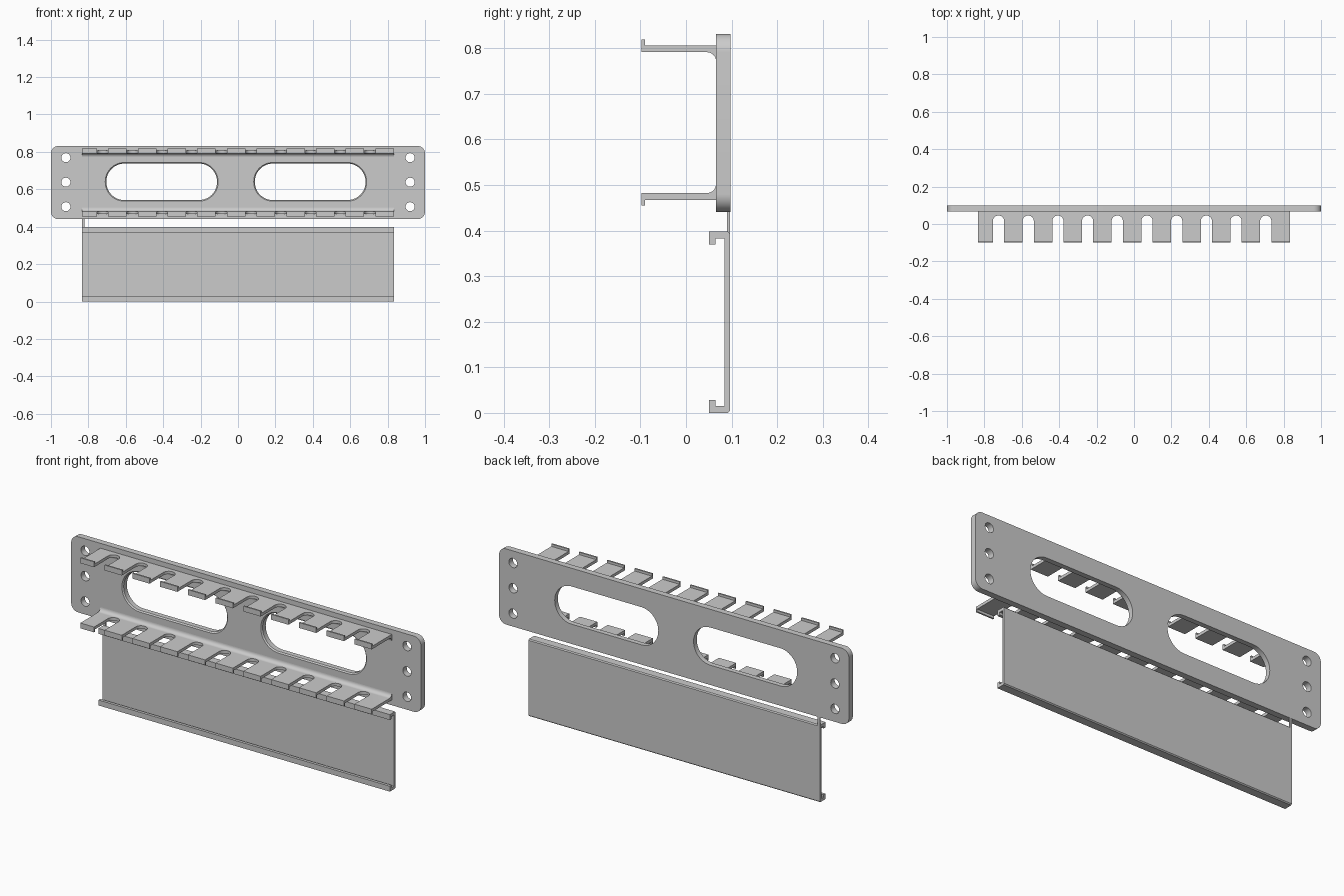
import bpy, bmesh
from math import pi, cos, sin
from mathutils import Vector

cube = bpy.data.objects.get("Cube")
if cube:
    bpy.data.objects.remove(cube, do_unlink=True)

# Maps (profile u, profile v, extrusion w) to world axes
AXES = {
    "x": lambda u, v, w: Vector((w, u, v)),
    "y": lambda u, v, w: Vector((u, w, v)),
    "z": lambda u, v, w: Vector((u, v, w)),
}


def loft(bm, axis, rings):
    """Closed solid through (outline, depth) rings."""
    loops = [[bm.verts.new(AXES[axis](u, v, w)) for u, v in pts] for pts, w in rings]
    bm.faces.new(loops[0])
    bm.faces.new(loops[-1][::-1])
    for a, b in zip(loops, loops[1:]):
        for i in range(len(a)):
            j = (i + 1) % len(a)
            bm.faces.new((a[i], b[i], b[j], a[j]))


def finish(name, bm):
    bmesh.ops.recalc_face_normals(bm, faces=bm.faces)
    mesh = bpy.data.meshes.new(name)
    bm.to_mesh(mesh)
    bm.free()
    obj = bpy.data.objects.new(name, mesh)
    bpy.context.collection.objects.link(obj)
    return obj


def solid(name, axis, pts, lo, hi):
    bm = bmesh.new()
    loft(bm, axis, [(pts, lo), (pts, hi)])
    return finish(name, bm)


def activate(obj):
    bpy.ops.object.select_all(action="DESELECT")
    obj.select_set(True)
    bpy.context.view_layer.objects.active = obj


def smooth(obj):
    activate(obj)
    bpy.ops.object.shade_smooth_by_angle(angle=pi / 6)


def cut(obj, cutter):
    cutter.hide_render = True
    mod = obj.modifiers.new("cut", "BOOLEAN")
    mod.operation, mod.solver, mod.object = "DIFFERENCE", "EXACT", cutter
    activate(obj)
    bpy.ops.object.modifier_apply(modifier=mod.name)
    bpy.data.objects.remove(cutter, do_unlink=True)


def rounded_rect(cx, cy, w, h, r, n=12):
    pts = []
    for k, (sx, sy) in enumerate(((1, 1), (-1, 1), (-1, -1), (1, -1))):
        for i in range(n + 1):
            a = (k + i / n) * pi / 2
            pts.append((cx + sx * (w / 2 - r) + r * cos(a),
                        cy + sy * (h / 2 - r) + r * sin(a)))
    return pts


MID = 0.636
FRONT, BACK = 0.066, 0.098
HALF = 0.833

# Mounting plate with two long openings and six screw holes
plate = solid("mounting_plate", "y", rounded_rect(0, MID, 2, 0.391, 0.04), FRONT, BACK)
bm = bmesh.new()
for cx in (-0.408, 0.386):
    def opening(grow):
        h = 0.195 + grow
        return rounded_rect(cx, 0.64, 0.592 + grow, h, h / 2 - 0.001)
    loft(bm, "y", [(opening(0.024), FRONT - 0.006), (opening(0), FRONT + 0.006),
                   (opening(0), BACK + 0.02)])
for sx in (-1, 1):
    for row in (-1, 0, 1):
        hole = rounded_rect(sx * 0.92, 0.638 + row * 0.131, 0.048, 0.048, 0.0235, 6)
        loft(bm, "y", [(hole, FRONT - 0.02), (hole, BACK + 0.02)])
cut(plate, finish("plate_cutter", bm))
smooth(plate)


# Slotted cable fingers: lipped shelf with a fillet at the plate
def finger_row(name, side):
    r = 0.02
    fillet = [(FRONT - r + r * sin(a), 0.1545 - r + r * cos(a))
              for a in (i * pi / 16 for i in range(9))]
    pts = [(-0.098, 0.182), (-0.098, 0.1545)] + fillet
    pts += [(FRONT + 0.01, 0.1345), (FRONT + 0.01, 0.1695), (-0.09, 0.1695), (-0.09, 0.182)]
    row = solid(name, "x", [(y, 0.637 + side * z) for y, z in pts], -HALF, HALF)
    bm = bmesh.new()
    for i in range(10):
        slot = rounded_rect((i - 4.5) * 0.1588 - 0.01, -0.055, 0.06, 0.2, 0.029)
        loft(bm, "z", [(slot, MID + side * 0.05), (slot, MID + side * 0.3)])
    cut(row, finish(name + "_cutter", bm))
    smooth(row)


finger_row("upper_fingers", 1)
finger_row("lower_fingers", -1)

# Snap-on cover: shallow channel with inturned lips
H, c = 0.398, 0.005
lower = [(0.097, c), (0.097 - c, 0), (0.05, 0), (0.05, 0.028),
         (0.065, 0.028), (0.065, 0.015), (0.084, 0.015)]
upper = [(y, H - z) for y, z in reversed(lower)]
solid("cover", "x", lower + upper, -HALF, HALF)

# Thin tab joining cover and plate at one end
solid("cover_tab", "y", rounded_rect(-HALF + 0.006, 0.415, 0.012, 0.07, 0.001, 2), 0.09, 0.097)
